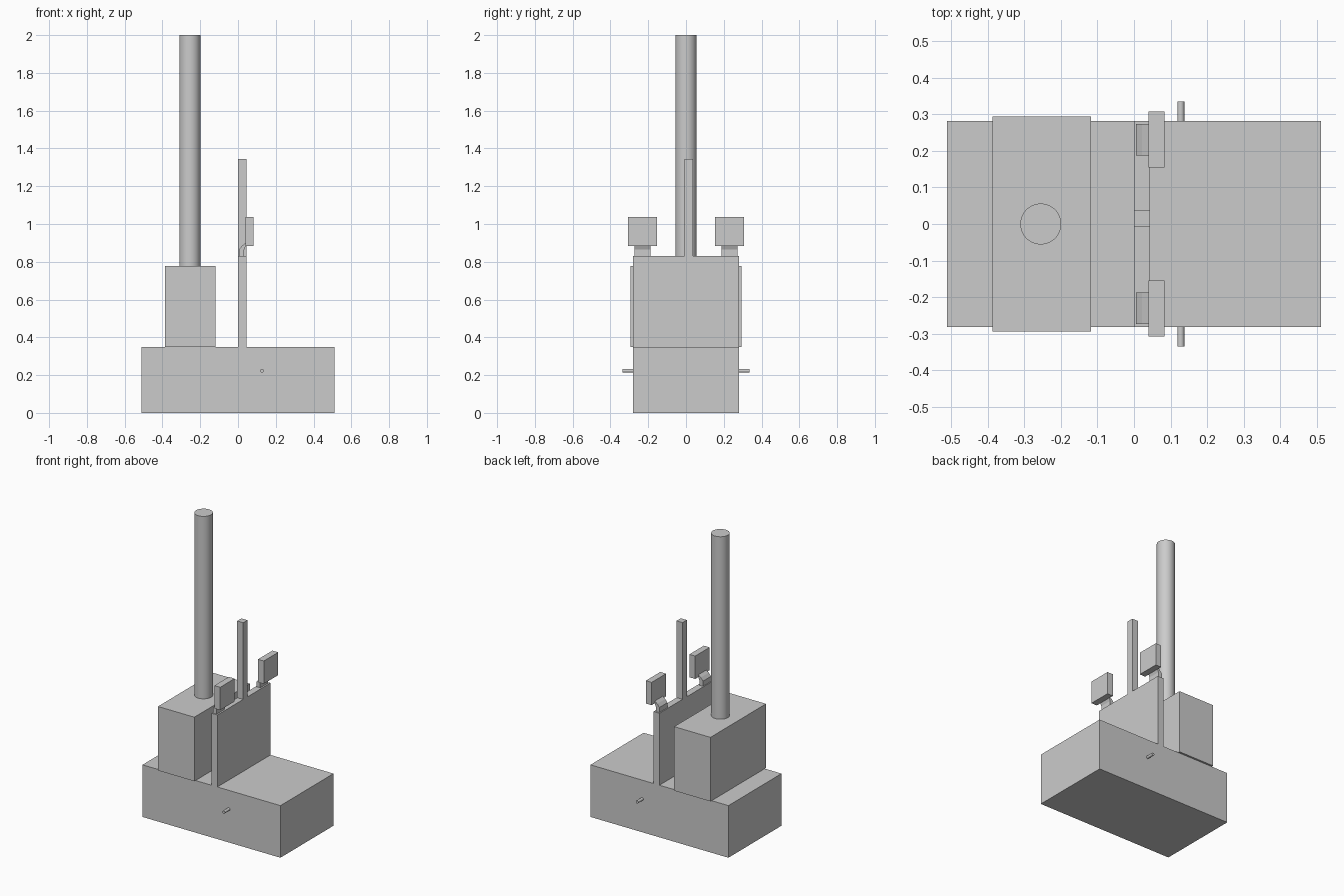
import bpy
import bmesh

old = bpy.data.objects.get("Cube")
if old:
    bpy.data.objects.remove(old, do_unlink=True)

# One plain grey material for every part
grey = bpy.data.materials.new("plain grey")
grey.use_nodes = True
grey.diffuse_color = (0.6, 0.6, 0.6, 1)
grey.node_tree.nodes["Principled BSDF"].inputs["Base Color"].default_value = (0.6, 0.6, 0.6, 1)


def finish(name, bm):
    bmesh.ops.recalc_face_normals(bm, faces=bm.faces)
    mesh = bpy.data.meshes.new(name)
    bm.to_mesh(mesh)
    bm.free()
    mesh.materials.append(grey)
    obj = bpy.data.objects.new(name, mesh)
    bpy.context.collection.objects.link(obj)
    return obj


def extrude_profile(name, points, y0, y1):
    """Profile in the x-z plane, extruded along y."""
    bm = bmesh.new()
    face = bm.faces.new([bm.verts.new((x, y0, z)) for x, z in points])
    grown = bmesh.ops.extrude_face_region(bm, geom=[face])["geom"]
    verts = [g for g in grown if isinstance(g, bmesh.types.BMVert)]
    bmesh.ops.translate(bm, verts=verts, vec=(0, y1 - y0, 0))
    return finish(name, bm)


def box(name, x0, x1, y0, y1, z0, z1):
    return extrude_profile(name, [(x0, z0), (x1, z0), (x1, z1), (x0, z1)], y0, y1)


def cylinder(name, radius, depth, location, rotation=(0, 0, 0), sides=48):
    bpy.ops.mesh.primitive_cylinder_add(vertices=sides, radius=radius, depth=depth,
                                        location=location, rotation=rotation)
    obj = bpy.context.object
    obj.name = name
    obj.data.materials.append(grey)
    bpy.ops.object.shade_smooth_by_angle()
    return obj


# Base, rear housing and chimney
base_top = 0.349
box("base", -0.511, 0.511, -0.281, 0.281, 0, base_top)
box("rear_housing", -0.387, -0.118, -0.294, 0.294, base_top, 0.778)
cylinder("chimney", 0.056, 2 - 0.778, (-0.255, 0, (2 + 0.778) / 2))

# Upright panel and its post
panel_top = 0.831
box("upright_panel", 0, 0.044, -0.281, 0.281, base_top, panel_top)
box("post", 0, 0.044, -0.008, 0.037, panel_top, 1.345)

# Bent brackets, square plates and side pins, one set per side
bracket = [(0.006, panel_top), (0.006, 0.865), (0.022, 0.885), (0.041, 0.9),
           (0.041, 0.884), (0.033, 0.866), (0.033, panel_top)]
for side, s in (("left", -1), ("right", 1)):
    extrude_profile(f"bracket_{side}", bracket, s * 0.188, s * 0.273)
    box(f"square_plate_{side}", 0.04, 0.083, s * 0.154, s * 0.307, 0.884, 1.037)
    cylinder(f"side_pin_{side}", 0.0095, 0.08, (0.128, s * 0.295, 0.223),
             (1.5708, 0, 0), 24)
